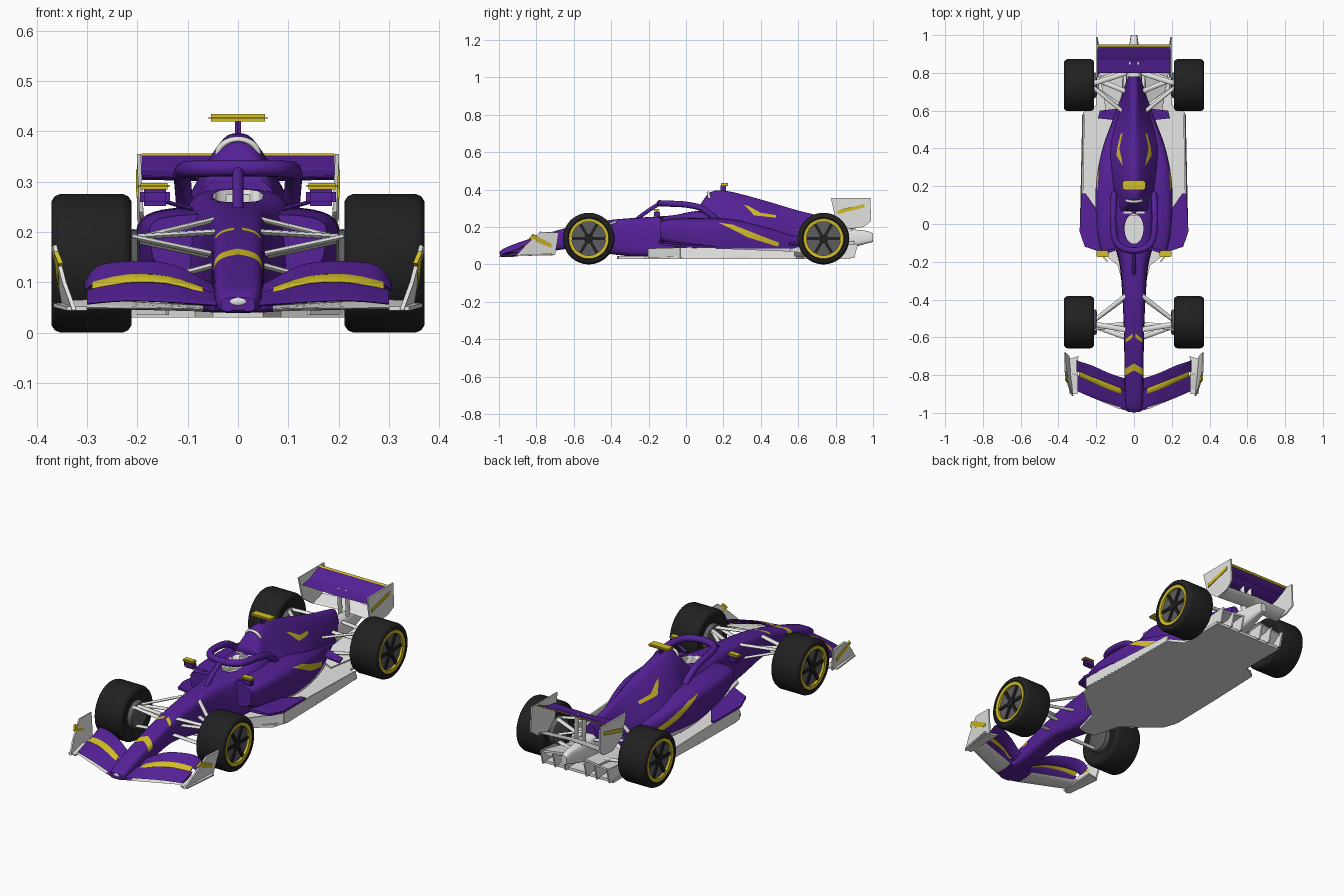
import bpy, bmesh, math
from mathutils import Vector

if "Cube" in bpy.data.objects:
    bpy.data.objects.remove(bpy.data.objects["Cube"], do_unlink=True)


def material(name, r, g, b):
    m = bpy.data.materials.new(name)
    m.use_nodes = True
    m.diffuse_color = (r, g, b, 1)
    m.node_tree.nodes["Principled BSDF"].inputs["Base Color"].default_value = (r, g, b, 1)
    return m


purple = material("purple paint", .09, .015, .31)
yellow = material("yellow paint", .65, .52, .02)
white = material("white paint", .8, .8, .79)
rubber = material("black rubber", .015, .015, .015)
metal = material("grey metal", .11, .11, .12)
PAINT = [purple, yellow, white]


def finish(name, bm, mats, mirror=False, angle=40):
    """Turn a bmesh into a shaded object, optionally mirrored across x."""
    bmesh.ops.recalc_face_normals(bm, faces=bm.faces)
    mesh = bpy.data.meshes.new(name)
    bm.to_mesh(mesh)
    bm.free()
    ob = bpy.data.objects.new(name, mesh)
    bpy.context.collection.objects.link(ob)
    for m in mats if isinstance(mats, list) else [mats]:
        mesh.materials.append(m)
    bpy.ops.object.select_all(action='DESELECT')
    ob.select_set(True)
    bpy.context.view_layer.objects.active = ob
    bpy.ops.object.shade_smooth_by_angle(angle=math.radians(angle))
    if mirror:
        ob.modifiers.new("mirror", 'MIRROR').use_mirror_merge = False
    return ob


def skin(rings):
    """Closed surface through rings of points."""
    bm = bmesh.new()
    loops = [[bm.verts.new(p) for p in ring] for ring in rings]
    n = len(loops[0])
    for a, b in zip(loops, loops[1:]):
        for i in range(n):
            j = (i + 1) % n
            bm.faces.new((a[i], a[j], b[j], b[i]))
    bm.faces.new(loops[0])
    bm.faces.new(loops[-1])
    return bm


def spline(rows, steps=5):
    """Smoothly interpolate rows of section values."""
    rows = [rows[0]] + rows + [rows[-1]]
    out = []
    for a, b, c, d in zip(rows, rows[1:], rows[2:], rows[3:]):
        for k in range(steps):
            t = k / steps
            out.append([q + t / 2 * (r - p + t * (2*p - 5*q + 4*r - s + t * (3*(q - r) + s - p)))
                        for p, q, r, s in zip(a, b, c, d)])
    return out + [rows[-1]]


def body(sections, low=1, power=.6, n=36):
    """Body along y; each section is y, half width, bottom, top, top taper."""
    rings = []
    for y, w, zb, zt, taper in spline(sections):
        ring = []
        for i in range(n):
            c, s = math.cos(math.tau * i / n), math.sin(math.tau * i / n)
            f = (1 + math.copysign(abs(s) ** power, s)) / 2
            x = w * math.copysign(abs(c) ** power, c) * (low + (taper - low) * f)
            ring.append((x, y, zb + (zt - zb) * f))
        rings.append(ring)
    return skin(rings)


def paint(bm, index, axes, poly, facing=None):
    """Cut a convex outline through the mesh and colour the faces inside it."""
    pts = [Vector((0, 0, 0)) for _ in poly]
    for p, q in zip(pts, poly):
        p[axes[0]], p[axes[1]] = q
    centre = sum(pts, Vector()) / len(pts)
    depth = Vector([0 if i in axes else 1 for i in range(3)])
    planes = []
    for a, b in zip(pts, pts[1:] + pts[:1]):
        normal = (b - a).cross(depth).normalized()
        if normal.dot(centre - a) < 0:
            normal.negate()
        planes.append((a, normal))
        bmesh.ops.bisect_plane(bm, geom=bm.verts[:] + bm.edges[:] + bm.faces[:],
                               plane_co=a, plane_no=normal, dist=1e-5)
    bmesh.ops.recalc_face_normals(bm, faces=bm.faces)
    for f in bm.faces:
        mid = f.calc_center_median()
        if all(no.dot(mid - co) > 0 for co, no in planes) and (facing is None or f.normal[facing] > .1):
            f.material_index = index


def box(name, centre, size, mat, mirror=False, bevel=.004):
    bm = bmesh.new()
    bmesh.ops.create_cube(bm, size=1)
    for v in bm.verts:
        v.co = Vector(centre) + v.co * Vector(size)
    bmesh.ops.bevel(bm, geom=bm.edges[:], offset=bevel, segments=2, affect='EDGES')
    return finish(name, bm, mat, mirror, 60)


def plate(name, pts, thick, mat):
    bm = bmesh.new()
    bm.faces.new([bm.verts.new(p) for p in pts])
    ob = finish(name, bm, mat, True)
    bpy.ops.object.shade_flat()
    s = ob.modifiers.new("thickness", 'SOLIDIFY')
    s.thickness, s.offset = thick, 0


def wing(name, stations, thick, mat, camber=.01):
    """Mirrored wing; each station is x, front y, front z, rear y, rear z."""
    rings = []
    for x, y0, z0, y1, z1 in spline(stations, 3):
        ring = []
        for i in range(12):
            a = math.tau * i / 12
            t = .5 - math.cos(a) / 2
            ring.append((x, y0 + (y1 - y0) * t,
                         z0 + (z1 - z0) * t + math.sin(a) * thick / 2 - camber * 4 * t * (1 - t)))
        rings.append(ring)
    finish(name, skin(rings), mat, True)


def arm(name, start, end, mat, chord=.014, thick=.006):
    """Flattened strut between two points."""
    side = Vector((0, 1, 0)) if abs(end[0] - start[0]) > .01 else Vector((1, 0, 0))
    up = (Vector(end) - Vector(start)).cross(side).normalized()
    ring = [(side * math.cos(math.tau * i / 8) * chord + up * math.sin(math.tau * i / 8) * thick) for i in range(8)]
    finish(name, skin([[Vector(p) + o for o in ring] for p in (start, end)]), mat, True, 60)


def lathe(name, y, profile, mat, n=48):
    """Turned wheel part about the axle; profile is x, radius."""
    rings = [[(x, y + r * math.cos(math.tau * i / n), .138 + r * math.sin(math.tau * i / n))
              for i in range(n)] for x, r in profile]
    finish(name, skin(rings), mat, True)


# Nose and chassis with chevrons
bm = body([(-.995, .035, .042, .07, .9), (-.95, .048, .04, .096, .9), (-.8, .052, .055, .148, .92),
           (-.6, .054, .085, .205, .95), (-.4, .062, .055, .238, .95), (-.22, .08, .036, .252, .85),
           (-.08, .115, .036, .262, .9), (.05, .125, .04, .285, .85), (.2, .11, .05, .28, .85)], power=.5)
for s in (1, -1):
    paint(bm, 1, (0, 1), [(0, -.775), (s*.07, -.815), (s*.07, -.78), (0, -.738)], 2)
    paint(bm, 1, (0, 1), [(s*.008, -.602), (s*.045, -.628), (s*.045, -.61), (s*.008, -.58)], 2)
chassis = finish("chassis", bm, PAINT)

# Sidepods with white lower band and yellow flank stripe
bm = body([(-.14, .19, .12, .235, .95), (-.05, .212, .09, .247, .94), (.1, .225, .06, .25, .92),
           (.25, .222, .04, .242, .9), (.42, .183, .04, .205, .88), (.58, .12, .04, .16, .8),
           (.75, .05, .06, .13, .8)], low=.88, power=.45)
paint(bm, 1, (1, 2), [(.175, .224), (.25, .212), (.5, .115), (.49, .095), (.33, .145)])
paint(bm, 2, (1, 2), [(-.3, 0), (.8, 0), (.8, .085), (-.3, .085)])
sidepods = finish("sidepods", bm, PAINT)

# Cockpit opening cut through chassis and pods
bm = bmesh.new()
bmesh.ops.create_cone(bm, cap_ends=True, segments=32, radius1=.05, radius2=.05, depth=.3)
for v in bm.verts:
    v.co = Vector((v.co.x, v.co.y * 1.6 - .025, v.co.z + .36))
for f in bm.faces:
    f.material_index = 2
cutter = finish("cockpit_cutter", bm, PAINT)
cutter.hide_render = True
for ob in (chassis, sidepods):
    cut = ob.modifiers.new("cockpit", 'BOOLEAN')
    cut.object, cut.operation, cut.solver = cutter, 'DIFFERENCE', 'EXACT'
    bpy.context.view_layer.objects.active = ob
    bpy.ops.object.modifier_apply(modifier=cut.name)
bpy.data.objects.remove(cutter, do_unlink=True)

# Engine cover with side chevrons
bm = body([(.07, .1, .2, .31, .6), (.13, .12, .16, .385, .35), (.22, .16, .15, .392, .22),
           (.4, .17, .14, .347, .17), (.6, .1, .1, .288, .22), (.78, .042, .12, .245, .5)])
paint(bm, 1, (1, 2), [(.31, .32), (.335, .312), (.42, .264), (.365, .262)])
paint(bm, 1, (1, 2), [(.365, .262), (.4, .276), (.48, .264), (.48, .25)])
finish("engine_cover", bm, PAINT)
box("headrest", (0, .06, .265), (.13, .03, .04), white, bevel=.01)
bpy.ops.mesh.primitive_torus_add(location=(0, .126, .355), rotation=(math.radians(105), 0, 0),
                                 major_radius=.034, minor_radius=.006)
intake = bpy.context.object
intake.name = "air_intake_rim"
intake.scale = (1.15, .9, 1.3)
intake.data.materials.append(white)
bpy.ops.object.shade_smooth()
box("camera_stalk", (0, .2, .4), (.012, .03, .05), purple)
box("camera_bar", (0, .205, .427), (.12, .05, .014), yellow, bevel=.006)


# Cockpit guard hoop and pillar
def tube(name, pts, radius):
    curve = bpy.data.curves.new(name, 'CURVE')
    curve.dimensions = '3D'
    curve.bevel_depth, curve.bevel_resolution, curve.use_fill_caps = radius, 3, True
    s = curve.splines.new('NURBS')
    s.points.add(len(pts) - 1)
    for p, co in zip(s.points, pts):
        p.co = (*co, 1)
    s.use_endpoint_u, s.order_u = True, 3
    curve.materials.append(purple)
    bpy.context.collection.objects.link(bpy.data.objects.new(name, curve))


half = [(.105, .16, .24), (.11, .1, .3), (.112, 0, .322), (.1, -.1, .325), (.045, -.14, .327)]
tube("guard_hoop", half + [(-x, y, z) for x, y, z in reversed(half)], .017)
tube("guard_pillar", [(0, -.135, .328), (0, -.19, .3), (0, -.27, .236)], .011)

# Mirrors
box("mirror", (.165, -.155, .27), (.06, .03, .036), purple, True, .008)
box("mirror_cap", (.167, -.158, .291), (.062, .034, .012), yellow, True)
arm("mirror_stalk", (.09, -.13, .245), (.15, -.15, .262), purple, .008, .004)

# Floor, edge panels and diffuser
plate("floor", [(.0, -.37, .037), (.05, -.36, .037), (.085, -.22, .037), (.2, -.13, .037), (.26, -.08, .037),
                (.285, 0, .037), (.28, .3, .037), (.27, .59, .037), (.2, .63, .037), (.2, .88, .037),
                (0, .88, .037)], .014, white)
plate("floor_edge", [(.283, -.03, .035), (.27, .58, .035), (.265, .58, .07), (.272, .2, .085),
                     (.28, -.03, .09)], .008, white)
plate("floor_fence", [(.14, -.2, .035), (.28, -.03, .035), (.28, -.03, .09), (.14, -.2, .085)], .008, white)
plate("pod_shelf", [(.17, -.15, .12), (.26, -.12, .108), (.288, -.04, .1), (.276, .16, .09),
                    (.255, .16, .09), (.2, .08, .1)], .012, purple)
plate("rear_winglet", [(.1, .55, .115), (.19, .56, .1), (.18, .6, .105), (.09, .61, .12)], .008, purple)
plate("rear_deck", [(.07, .55, .1), (.14, .56, .06), (.19, .85, .06), (.19, .9, .1), (.05, .9, .12)], .01, white)
for x in (.06, .12, .19):
    plate("diffuser_fence", [(x, .68, .04), (x, .9, .035), (x, .92, .11), (x, .8, .1)], .008, white)
finish("gearbox", body([(.7, .05, .05, .2, .8), (.85, .04, .08, .19, .8), (.96, .025, .11, .18, .8),
                        (1, .018, .12, .165, .8)]), white)

# Front wing
wing("front_wing_centre", [(0, -1, .044, -.88, .05), (.07, -.98, .046, -.87, .053)], .01, purple, .003)
wing("front_main_plane", [(.07, -.98, .046, -.87, .053), (.1, -.97, .048, -.86, .055),
                          (.3, -.885, .05, -.8, .065), (.34, -.86, .05, -.78, .06)], .01, white, .003)
wing("front_lower_flap", [(.03, -.985, .054, -.89, .075), (.12, -.955, .06, -.86, .098),
                          (.22, -.92, .064, -.83, .1), (.3, -.885, .058, -.8, .085)], .012, purple, .004)
wing("front_middle_flap", [(.07, -.9, .08, -.87, .09), (.14, -.875, .098, -.84, .112),
                           (.22, -.84, .1, -.81, .115), (.29, -.81, .085, -.78, .1)], .008, yellow, 0)
wing("front_upper_flap", [(.04, -.88, .075, -.82, .09), (.13, -.85, .108, -.79, .136),
                          (.22, -.815, .112, -.75, .142), (.28, -.79, .1, -.73, .132),
                          (.305, -.78, .085, -.72, .1)], .01, purple, .004)
plate("front_endplate", [(.325, -.91, .045), (.345, -.7, .05), (.367, -.68, .17), (.364, -.78, .174),
                         (.345, -.86, .1)], .008, white)
plate("front_footplate", [(.3, -.9, .048), (.34, -.9, .048), (.366, -.72, .055), (.295, -.7, .055)], .008, white)
plate("front_endplate_stripe", [(.352, -.84, .138), (.354, -.72, .09), (.357, -.72, .112),
                                (.362, -.82, .162)], .009, yellow)
bm = bmesh.new()
bmesh.ops.create_uvsphere(bm, u_segments=24, v_segments=12, radius=1)
for v in bm.verts:
    v.co = Vector((v.co.x * .018, v.co.y * .006 - .992, v.co.z * .009 + .062))
finish("nose_badge", bm, white)

# Rear wing
wing("rear_main_plane", [(0, .8, .305, .9, .33), (.192, .8, .31, .9, .33)], .012, purple, .008)
wing("rear_flap", [(0, .87, .322, .94, .352), (.192, .87, .322, .94, .352)], .01, purple, .004)
wing("rear_flap_edge", [(0, .936, .35, .95, .355), (.192, .936, .35, .95, .355)], .006, yellow, 0)
wing("beam_wing", [(0, .87, .2, .95, .225), (.18, .87, .19, .95, .215)], .01, white, .004)
plate("rear_endplate", [(.197, .775, .355), (.197, .985, .355), (.197, .99, .23), (.19, .95, .2),
                        (.185, .87, .19), (.192, .8, .24)], .008, white)
plate("rear_endplate_stripe", [(.197, .81, .268), (.198, .955, .306), (.198, .955, .324),
                               (.198, .81, .288)], .009, yellow)
arm("rear_wing_pylon", (.022, .87, .16), (.022, .86, .318), white, .005, .018)

# Wheels
for end, y in (("front", -.52), ("rear", .735)):
    lathe(end + "_tyre", y, [(.222, .095), (.212, .112), (.212, .124), (.218, .133), (.23, .138), (.352, .138),
                             (.364, .133), (.37, .124), (.37, .112), (.364, .105), (.352, .1)], rubber)
    lathe(end + "_rim_ring", y, [(.35, .107), (.369, .107), (.367, .09), (.35, .09)], yellow)
    lathe(end + "_rim_disc", y, [(.34, .092), (.355, .092)], metal)
    lathe(end + "_hub", y, [(.35, .024), (.364, .022)], rubber, 24)
    lathe(end + "_brake_drum", y, [(.195, .05), (.2, .065), (.222, .07)], metal, 32)
    for k in range(6):
        a = math.tau * k / 6
        bm = bmesh.new()
        bmesh.ops.create_cube(bm, size=1)
        for v in bm.verts:
            u, w = v.co.y * .072 + .054, v.co.z * .016
            v.co = (.356 + v.co.x * .012, y + u * math.cos(a) - w * math.sin(a),
                    .138 + u * math.sin(a) + w * math.cos(a))
        finish(end + "_spoke", bm, rubber, True)

# Suspension
for y0, z0, y1, z1 in ((-.38, .225, -.51, .185), (-.56, .2, -.53, .19), (-.39, .15, -.51, .185),
                       (-.6, .135, -.54, .09), (-.53, .155, -.55, .19)):
    arm("front_suspension_arm", (.045, y0, z0), (.21, y1, z1), white)
for y0, z0, y1, z1 in ((.58, .18, .72, .2), (.8, .18, .745, .2), (.6, .1, .72, .09),
                       (.82, .1, .75, .09), (.7, .17, .77, .13)):
    arm("rear_suspension_arm", (.04, y0, z0), (.21, y1, z1), white)
